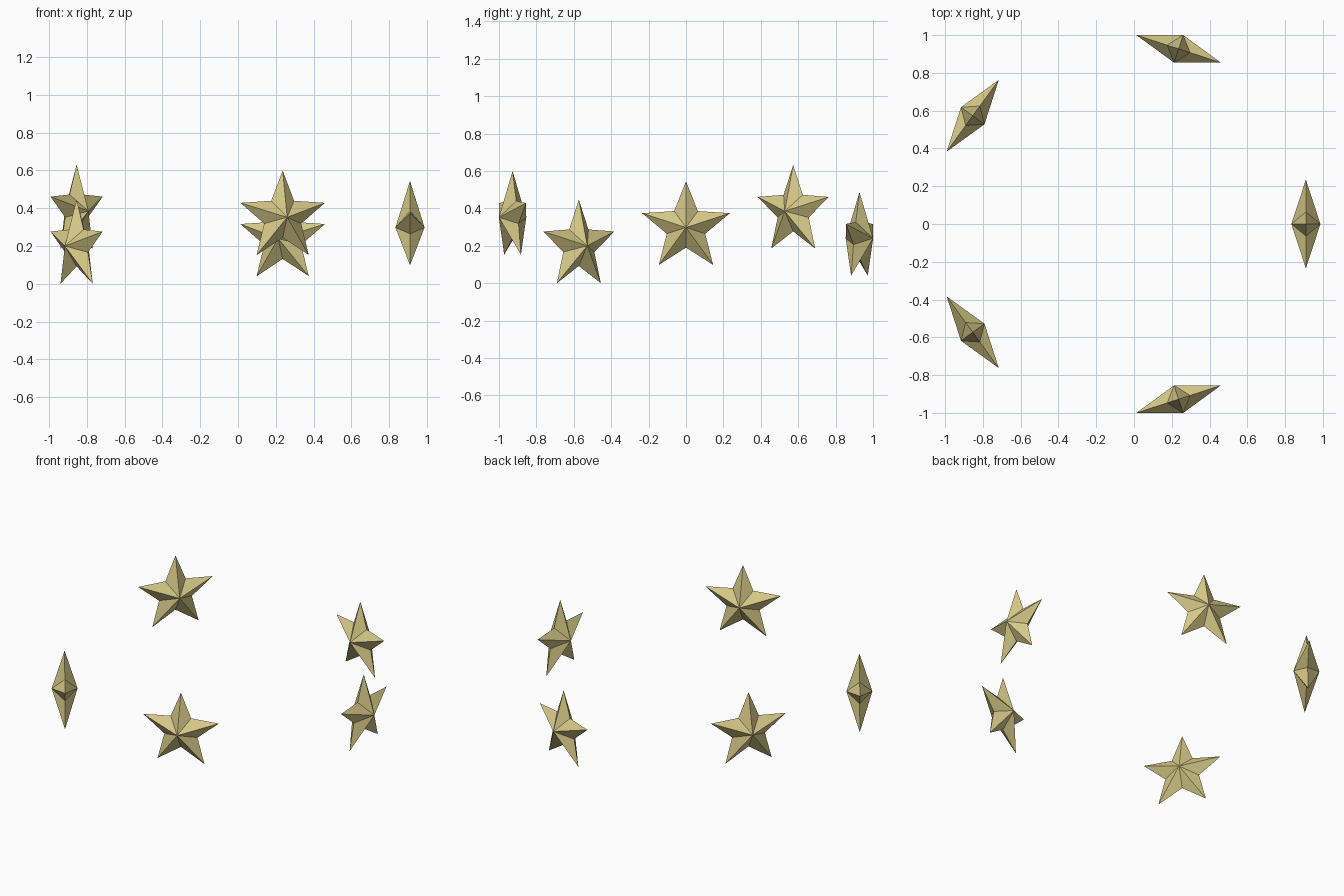
import bpy, bmesh
from math import sin, cos, pi, radians
from mathutils import Matrix

cube = bpy.data.objects.get("Cube")
if cube:
    bpy.data.objects.remove(cube, do_unlink=True)

gold = bpy.data.materials.new("pale_gold")
gold.use_nodes = True
colour = (0.68, 0.59, 0.25, 1)
gold.diffuse_color = colour
gold.node_tree.nodes["Principled BSDF"].inputs["Base Color"].default_value = colour

OUTER, INNER, DEPTH = 0.247, 0.108, 0.077
RING, RING_X = 0.975, -0.065


def make_star(name, angle, height):
    """Faceted five-pointed star whose two peaks point along the ring radius."""
    bm = bmesh.new()
    rim = []
    for i in range(10):
        r = INNER if i % 2 else OUTER
        a = i * pi / 5
        rim.append(bm.verts.new((0, r * sin(a), r * cos(a))))
    for side in (-DEPTH, DEPTH):
        peak = bm.verts.new((side, 0, 0))
        for i in range(10):
            bm.faces.new((rim[i], rim[(i + 1) % 10], peak))
    bmesh.ops.recalc_face_normals(bm, faces=bm.faces)
    mesh = bpy.data.meshes.new(name)
    bm.to_mesh(mesh)
    bm.free()
    mesh.materials.append(gold)
    star = bpy.data.objects.new(name, mesh)
    star.matrix_world = (
        Matrix.Translation((RING_X + RING * cos(angle), RING * sin(angle), height))
        @ Matrix.Rotation(angle, 4, "Z"))
    bpy.context.collection.objects.link(star)


# Ring of stars floating at different heights
stars = {"left_star": 0.298, "back_left_star": 0.24, "back_right_star": 0.385,
         "front_right_star": 0.2, "front_left_star": 0.352}
for i, (name, height) in enumerate(stars.items()):
    make_star(name, radians(72 * i), height)
